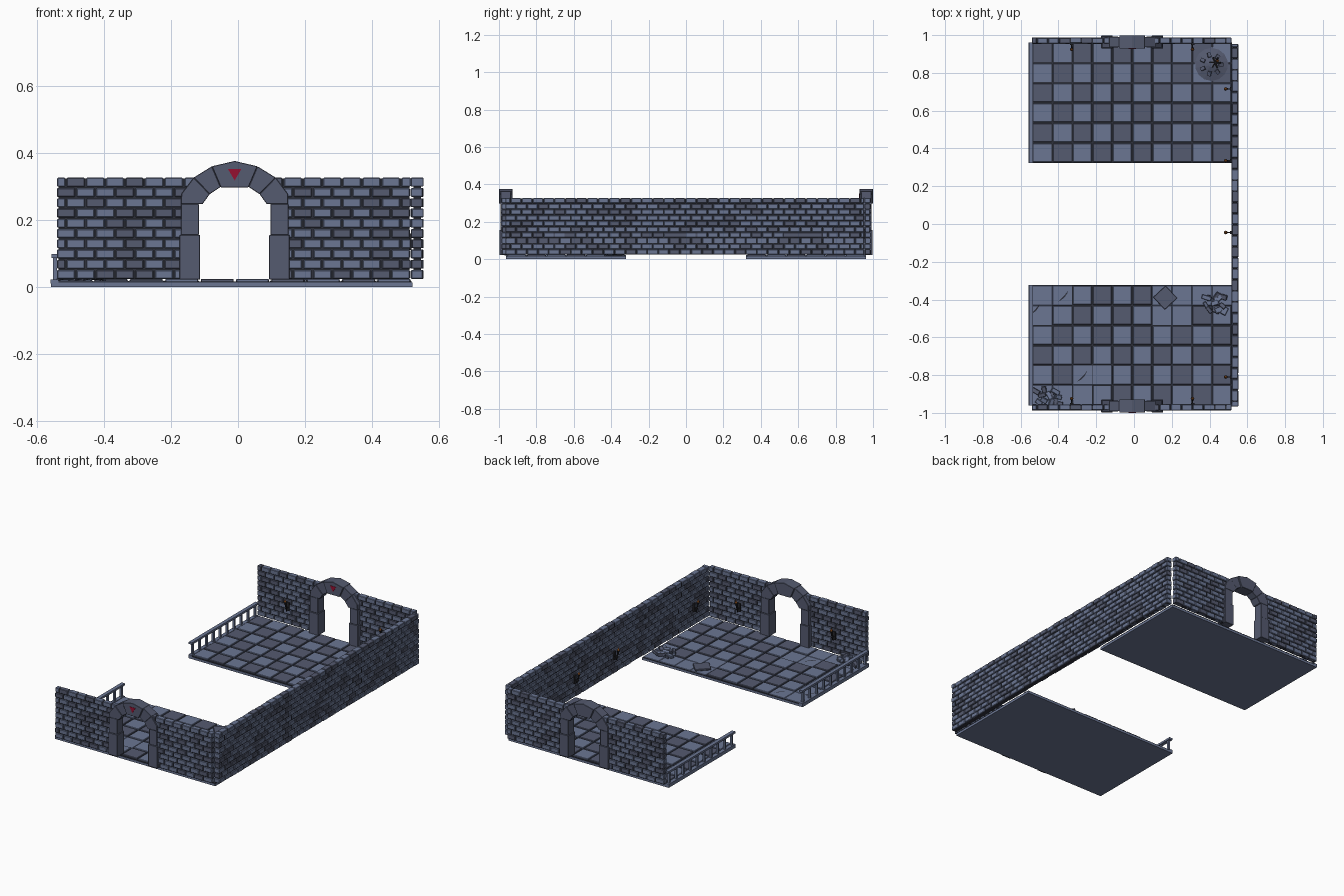
import bpy, bmesh, math, random
from mathutils import Matrix, Vector, Euler

if "Cube" in bpy.data.objects:
    bpy.data.objects.remove(bpy.data.objects["Cube"])

random.seed(7)

def mat(name, rgb):
    m = bpy.data.materials.new(name)
    m.diffuse_color = (*rgb, 1)
    m.use_nodes = True
    m.node_tree.nodes["Principled BSDF"].inputs["Base Color"].default_value = m.diffuse_color
    return m

LIGHT = mat("light_stone", (0.145, 0.18, 0.29))
DARK = mat("dark_stone", (0.09, 0.103, 0.16))
GROUT = mat("grout", (0.028, 0.031, 0.045))
RED = mat("red_inlay", (0.30, 0.005, 0.03))
IRON = mat("iron", (0.02, 0.02, 0.025))
FLAME = mat("flame", (0.7, 0.2, 0.03))
MATS = [LIGHT, DARK, GROUT, RED, IRON, FLAME]

def box(bm, lo, hi, m=0, rot=(0, 0, 0)):
    """Axis box between two corners, optionally turned about its centre."""
    lo, hi = Vector(lo), Vector(hi)
    M = (Matrix.Translation((lo + hi) / 2) @ Euler(rot).to_matrix().to_4x4()
         @ Matrix.Diagonal((*(hi - lo), 1)))
    r = bmesh.ops.create_cube(bm, size=1, matrix=M)
    for f in {f for v in r["verts"] for f in v.link_faces}:
        f.material_index = m

def prism(bm, pts, y0, y1, m=0):
    """Extrude an (x, z) outline along y."""
    a = [bm.verts.new((x, y0, z)) for x, z in pts]
    b = [bm.verts.new((x, y1, z)) for x, z in pts]
    n = len(pts)
    fs = [bm.faces.new(a), bm.faces.new(b[::-1])]
    fs += [bm.faces.new((a[i], b[i], b[(i + 1) % n], a[(i + 1) % n])) for i in range(n)]
    for f in fs:
        f.material_index = m

def cone(bm, r1, r2, h, at, m, seg=6, rot=(0, 0, 0)):
    M = Matrix.Translation(at) @ Euler(rot).to_matrix().to_4x4()
    r = bmesh.ops.create_cone(bm, cap_ends=True, segments=seg, radius1=r1, radius2=r2, depth=h, matrix=M)
    for f in {f for v in r["verts"] for f in v.link_faces}:
        f.material_index = m

def finish(name, bm, bevel=0):
    bmesh.ops.recalc_face_normals(bm, faces=bm.faces[:])
    me = bpy.data.meshes.new(name)
    bm.to_mesh(me)
    bm.free()
    for m in MATS:
        me.materials.append(m)
    ob = bpy.data.objects.new(name, me)
    bpy.context.collection.objects.link(ob)
    if bevel:
        b = ob.modifiers.new("chamfer", "BEVEL")
        b.width, b.segments = bevel, 1
    return ob

Z0, ROWS, RH, PITCH = 0.024, 10, 0.0306, 0.0585

def brick_run(bm, a, b, c0, c1, axis):
    """Running-bond bricks from a to b along an axis, between faces c0 and c1."""
    for r in range(ROWS):
        p = a - (PITCH / 2 if r % 2 else 0)
        while p < b - 0.005:
            s, e = max(p, a), min(p + PITCH - 0.005, b)
            p += PITCH
            if e - s < 0.008:
                continue
            j, k = random.uniform(0, 0.004), random.uniform(0, 0.004)
            z = Z0 + r * RH
            m = 1 if random.random() < 0.3 else 0
            if axis == "x":
                box(bm, (s, c0 + j, z), (e, c1 - k, z + RH - 0.004), m)
            else:
                box(bm, (c0 + j, s, z), (c1 - k, e, z + RH - 0.004), m)

ZT = Z0 + ROWS * RH - 0.006
CX = -0.01
for label, s in (("front", -1), ("back", 1)):
    # end wall: bricks either side of the doorway over a mortar core
    y0, y1 = sorted((s * 0.954, s * 0.988))
    bm = bmesh.new()
    brick_run(bm, -0.54, CX - 0.118, y0, y1, "x")
    brick_run(bm, CX + 0.118, 0.515, y0, y1, "x")
    finish(label + "_wall_bricks", bm, 0.0025)
    bm = bmesh.new()
    for a, b in ((-0.536, CX - 0.12), (CX + 0.12, 0.512)):
        box(bm, (a, y0 + 0.007, Z0), (b, y1 - 0.007, ZT), 2)
    finish(label + "_wall_mortar", bm)

    # arched doorway: jamb blocks, voussoirs, keystone and inlay
    ya, yb = sorted((s * 0.934, s * 0.993))
    bm = bmesh.new()
    for q in (-1, 1):
        for w0, w1, za, zb, d in ((0.103, 0.164, 0.022, 0.155, 0.004), (0.107, 0.16, 0.155, 0.248, 0)):
            xa, xb = sorted((CX + q * w0, CX + q * w1))
            box(bm, (xa, ya - d, za), (xb, yb + d, zb), 1)
        pol = lambda r, t: (CX + q * r * math.cos(math.radians(t)), 0.2 + r * math.sin(math.radians(t)))
        prism(bm, [pol(.107, 26), (CX + q * .107, .247), (CX + q * .16, .247), pol(.177, 26),
                   pol(.176, 46), pol(.107, 46)], ya, yb, 1)
        prism(bm, [pol(.107, 46), pol(.176, 46), pol(.174, 67), pol(.107, 67)], ya + .002, yb - .002, 1)
    prism(bm, [pol(.106, 67), pol(.174, 67), pol(.176, 90), pol(.174, 113), pol(.106, 113)],
          ya - 0.006, yb + 0.006, 1)
    finish(label + "_arch", bm, 0.0015)
    bm = bmesh.new()
    prism(bm, [(CX - .02, .352), (CX + .02, .352), (CX, .318)], ya - 0.008, ya, 3)
    finish(label + "_arch_inlay", bm)

    # floor slab, grout bed and checkered tiles
    f0, f1 = sorted((s * 0.322, s * 0.962))
    bm = bmesh.new()
    box(bm, (-0.558, f0, 0), (0.52, f1, 0.013), 0)
    box(bm, (-0.538, f0 + .002, 0.012), (0.518, f1 - .002, 0.017), 2)
    finish(label + "_floor_slab", bm)
    T = 0.1055
    flat = {(1, 0), (0, 0), (0, 1), (6, 0), (7, 0), (6, 1), (7, 1), (8, 0), (9, 0),
            (2, 4), (3, 4), (2, 5), (0, 5), (1, 5)} if s < 0 else set()
    bm = bmesh.new()
    for i in range(10):
        for j in range(6):
            x = -0.537 + i * T
            y = 0.325 + j * T
            ys, ye = sorted((s * y, s * (y + T)))
            if (i, j) in flat:
                box(bm, (x, ys, 0.012), (x + T - .001, ye - .001, 0.0195), 0)
            else:
                box(bm, (x + .004, ys + .004, 0.012), (x + T - .004, ye - .004, 0.0245), (i + j) % 2)
    finish(label + "_floor_tiles", bm, 0.002)

    # railing with balusters along the open left edge
    bm = bmesh.new()
    box(bm, (-0.557, f0, 0.087), (-0.535, f1, 0.099), 0)
    box(bm, (-0.559, f0, 0.010), (-0.536, f1, 0.022), 0)
    for i in range(10):
        y = f0 + 0.02 + i * (f1 - f0 - 0.04) / 9
        box(bm, (-0.552, y - .006, 0.02), (-0.540, y + .006, 0.09), 0)
    finish(label + "_railing", bm)

# long side wall
bm = bmesh.new()
brick_run(bm, -0.965, 0.952, 0.515, 0.554, "y")
for y in (-0.65, -0.01, 0.625):
    box(bm, (0.53, y - 0.105, 0.117), (0.5525, y + 0.105, 0.143), 1)
finish("side_wall_bricks", bm, 0.0025)
bm = bmesh.new()
box(bm, (0.523, -0.96, Z0), (0.546, 0.948, ZT), 2)
finish("side_wall_mortar", bm)

# wall torches: plate, arm, stick, cup and flame, modelled facing -x then turned
def torch(name, at, turn):
    bm = bmesh.new()
    box(bm, (-0.006, -.009, -.03), (0.004, .009, .02), 4)
    box(bm, (-0.026, -.003, -.012), (0, .003, -.005), 4)
    cone(bm, .003, .006, .06, (-.021, 0, 0), 4, rot=(0, -.25, 0))
    cone(bm, .006, .010, .012, (-.027, 0, .028), 4, rot=(0, -.25, 0))
    cone(bm, .007, 0, .018, (-.029, 0, .042), 5, rot=(0, -.1, 0))
    ob = finish(name, bm)
    ob.location = at
    ob.rotation_euler.z = turn

for i, y in enumerate((-0.81, -0.045, 0.335, 0.715)):
    torch(f"side_torch_{i}", (0.514, y, 0.14), 0)
for x in (-0.33, 0.31):
    torch("front_torch", (x, -0.953, 0.14), -math.pi / 2)
    torch("back_torch", (x, 0.953, 0.14), math.pi / 2)

# loose lifted tile and two rubble heaps
bm = bmesh.new()
box(bm, (0.12, -0.435, 0.021), (0.21, -0.345, 0.032), 1, (0.04, 0.03, 0.75))
finish("loose_tile", bm, 0.002)
for name, cx, cy in (("rubble_right", 0.43, -0.42), ("rubble_left", -0.45, -0.91)):
    bm = bmesh.new()
    for i in range(13):
        x, y = cx + random.uniform(-.07, .07), cy + random.uniform(-.045, .045)
        a, b, c = (random.uniform(*r) for r in ((.015, .026), (.009, .015), (.006, .01)))
        z = 0.028 + random.uniform(0, 0.008)
        box(bm, (x - a, y - b, z - c), (x + a, y + b, z + c), i % 2,
            (random.uniform(-.3, .3), random.uniform(-.3, .3), random.uniform(0, 3)))
    finish(name, bm, 0.002)

# curved cracks in the worn tiles
bm = bmesh.new()
for cx, cy in ((-0.43, -0.33), (-0.33, -0.755), (-0.58, -0.40)):
    arc = lambda r, t: bm.verts.new((cx + r * math.cos(t), cy - r * math.sin(t), 0.0202))
    ts = [0.25 + k * 0.2 for k in range(6)]
    out = [arc(.085, t) for t in ts]
    inn = [arc(.085 - .008 * math.sin((t - .25) * math.pi), t) for t in ts[1:-1]]
    bm.faces.new(out + inn[::-1]).material_index = 2
finish("floor_cracks", bm)

# ash heap with stones, logs and embers
bm = bmesh.new()
cone(bm, .093, .05, .012, (.41, .845, .029), 1, 14)
cone(bm, .05, .015, .012, (.41, .845, .041), 1, 10)
for i in range(7):
    t = i * 0.9
    x, y = .41 + .05 * math.cos(t), .845 + .05 * math.sin(t)
    box(bm, (x - .012, y - .009, .03), (x + .012, y + .009, .046), 1, (.2, .3, t))
for t in (0.4, 1.5, 2.6):
    cone(bm, .005, .005, .06, (.43, .855, .052), 4, rot=(1.3, 0, t))
cone(bm, .01, 0, .03, (.44, .865, .06), 5, 5)
finish("ash_heap", bm)
